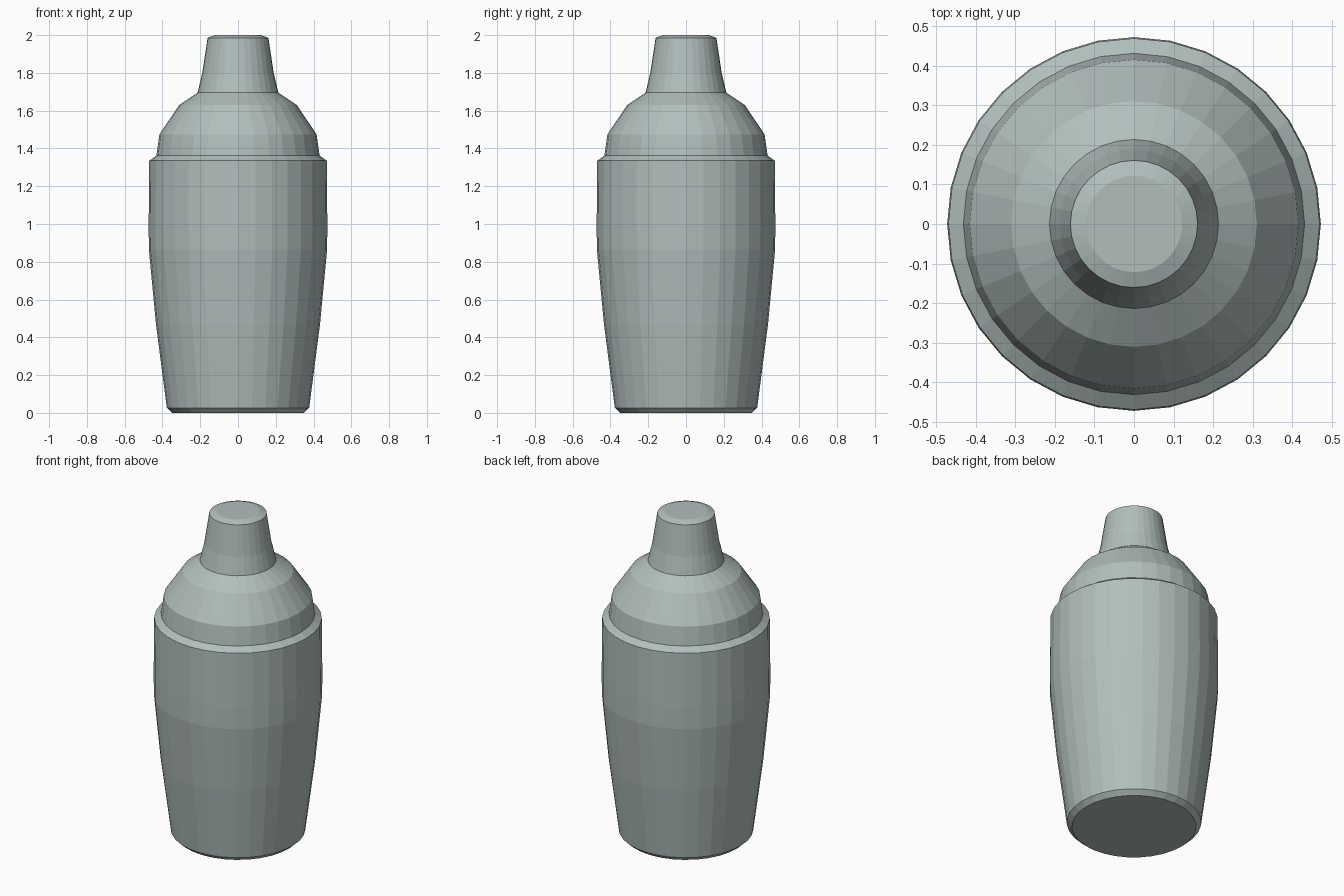
import bpy
import math

if "Cube" in bpy.data.objects:
    bpy.data.objects.remove(bpy.data.objects["Cube"])

SIDES = 32

# Muted green-grey metal
metal = bpy.data.materials.new("metal")
metal.diffuse_color = (0.44, 0.52, 0.50, 1)
metal.use_nodes = True
metal.node_tree.nodes["Principled BSDF"].inputs["Base Color"].default_value = metal.diffuse_color


def lathe(name, profile):
    """Revolve (radius, z) points around z, closing both ends with flat caps."""
    verts, faces = [], []
    for r, z in profile:
        for i in range(SIDES):
            a = 2 * math.pi * i / SIDES
            verts.append((r * math.cos(a), r * math.sin(a), z))
    for k in range(len(profile) - 1):
        for i in range(SIDES):
            j = (i + 1) % SIDES
            a, b = k * SIDES, (k + 1) * SIDES
            faces.append((a + i, a + j, b + j, b + i))
    top = (len(profile) - 1) * SIDES
    faces.append(tuple(reversed(range(SIDES))))
    faces.append(tuple(range(top, top + SIDES)))
    mesh = bpy.data.meshes.new(name)
    mesh.from_pydata(verts, [], faces)
    mesh.materials.append(metal)
    mesh.update()
    obj = bpy.data.objects.new(name, mesh)
    bpy.context.collection.objects.link(obj)
    return obj


# Tapered tumbler with bevelled base and rim
lathe("shaker_body", [(0.348, 0), (0.377, 0.027), (0.434, 0.467),
                      (0.472, 0.865), (0.473, 1.0), (0.47, 1.335), (0.432, 1.362)])

# Domed strainer shoulder
lathe("strainer_shoulder", [(0.432, 1.362), (0.416, 1.475), (0.311, 1.63), (0.214, 1.695)])

# Small tapered cap with bevelled top
lathe("top_cap", [(0.214, 1.695), (0.189, 1.80), (0.161, 1.985), (0.122, 2.0)])
